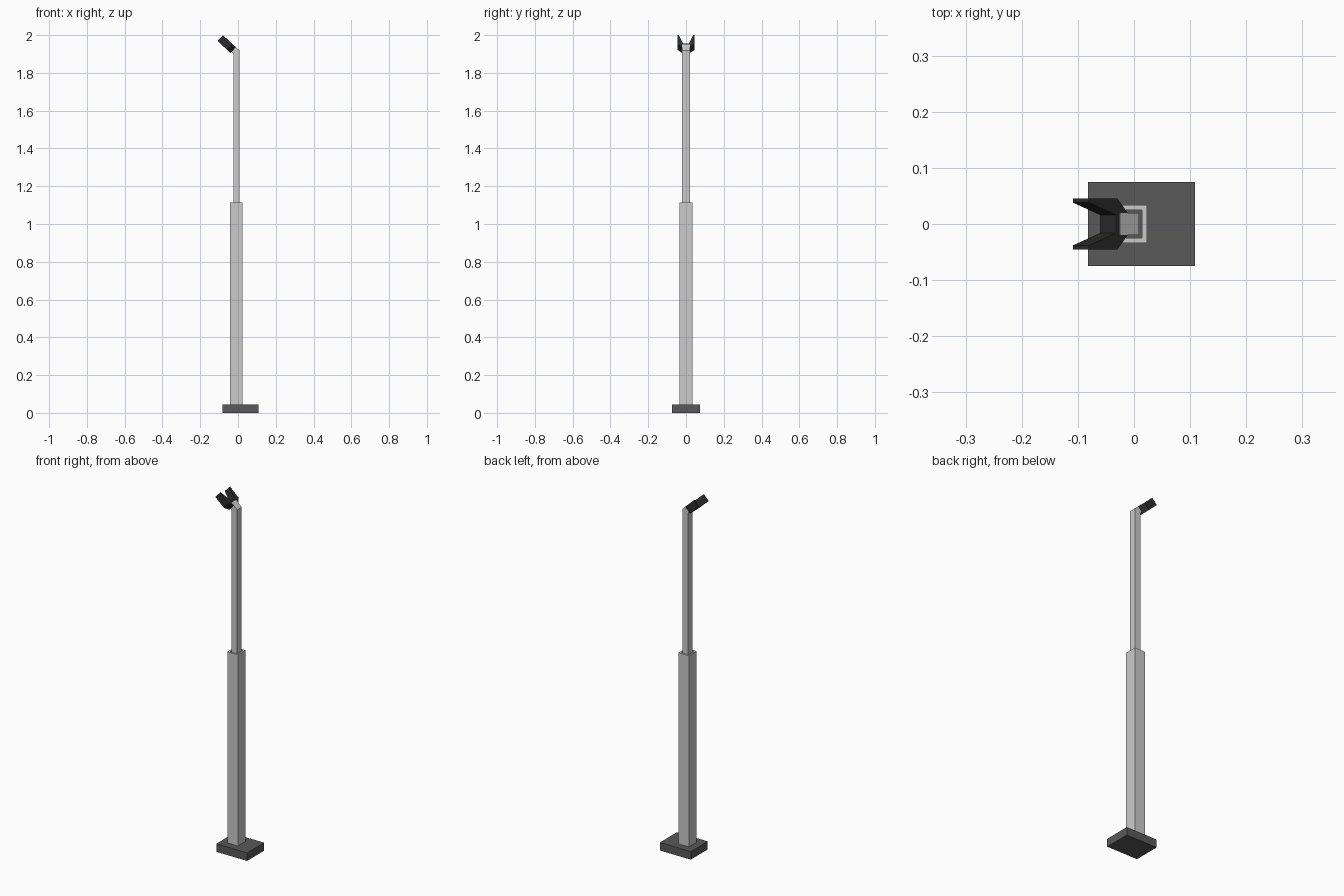
import bpy, math

if "Cube" in bpy.data.objects:
    bpy.data.objects.remove(bpy.data.objects["Cube"])

def material(name, v):
    m = bpy.data.materials.new(name)
    m.diffuse_color = (v, v, v, 1)
    m.use_nodes = True
    m.node_tree.nodes["Principled BSDF"].inputs["Base Color"].default_value = m.diffuse_color
    return m

def rect(x0, x1, hy, z):
    return [(x0, -hy, z), (x1, -hy, z), (x1, hy, z), (x0, hy, z)]

def loft(name, rings, mat=None, closed=False):
    """Skin a list of equal rings; cap the ends or join last ring to first."""
    n, k = len(rings[0]), len(rings)
    verts = [v for r in rings for v in r]
    faces = []
    for i in range(k if closed else k - 1):
        a, b = i * n, (i + 1) % k * n
        faces += [(a + j, a + (j + 1) % n, b + (j + 1) % n, b + j) for j in range(n)]
    if not closed:
        faces += [tuple(reversed(range(n))), tuple(range((k - 1) * n, k * n))]
    me = bpy.data.meshes.new(name)
    me.from_pydata(verts, [], faces)
    me.validate()
    ob = bpy.data.objects.new(name, me)
    bpy.context.collection.objects.link(ob)
    if mat:
        me.materials.append(mat)
    return ob

dark = material("dark_grey", 0.1)
black = material("black", 0.025)

# base plate
loft("base_plate", [rect(-0.082, 0.109, 0.075, 0), rect(-0.082, 0.109, 0.075, 0.045)], dark)

# lower post: open square sleeve
o, i = (-0.042, 0.023, 0.034), (-0.033, 0.014, 0.025)
loft("lower_post", [rect(*o, 0.045), rect(*o, 1.115), rect(*i, 1.115), rect(*i, 0.045)], closed=True)

# bend direction along the head (d) and its upper normal (n)
a = math.radians(43)
d = (-math.cos(a), math.sin(a))
n = (math.sin(a), math.cos(a))

# upper post: square tube with a mitred bend at the top
xl, xr, hy, zb = -0.025, 0.009, 0.020, 1.918
w = xr - xl
drop = w * math.tan(math.radians(45) - a / 2)
bend = [(xl, -hy, zb - drop), (xr, -hy, zb), (xr, hy, zb), (xl, hy, zb - drop)]
ex, ez = xr + d[0] * 0.047, zb + d[1] * 0.047
lx, lz = ex - n[0] * w, ez - n[1] * w
end = [(lx, -hy, lz), (ex, -hy, ez), (ex, hy, ez), (lx, hy, lz)]
loft("upper_post", [rect(xl, xr, hy, 0.05), bend, end])

# fork head: V-notched profile (distance along head, y) extruded across the bend
half = [(0, 0.021), (0.024, 0.045), (0.093, 0.045), (0.093, 0.038), (0.027, 0.016)]
profile = half + [(s, -y) for s, y in reversed(half)]
cx, cz, thick = -0.012, 2.0 - d[1] * 0.093, 0.042
def fork_ring(t):
    return [(cx + d[0] * s - n[0] * t, y, cz + d[1] * s - n[1] * t) for s, y in profile]
loft("fork_head", [fork_ring(thick), fork_ring(0)], black)

# consistent outward normals
import bmesh
for ob in bpy.context.collection.objects:
    bm = bmesh.new()
    bm.from_mesh(ob.data)
    bmesh.ops.recalc_face_normals(bm, faces=bm.faces)
    bm.to_mesh(ob.data)
    bm.free()
